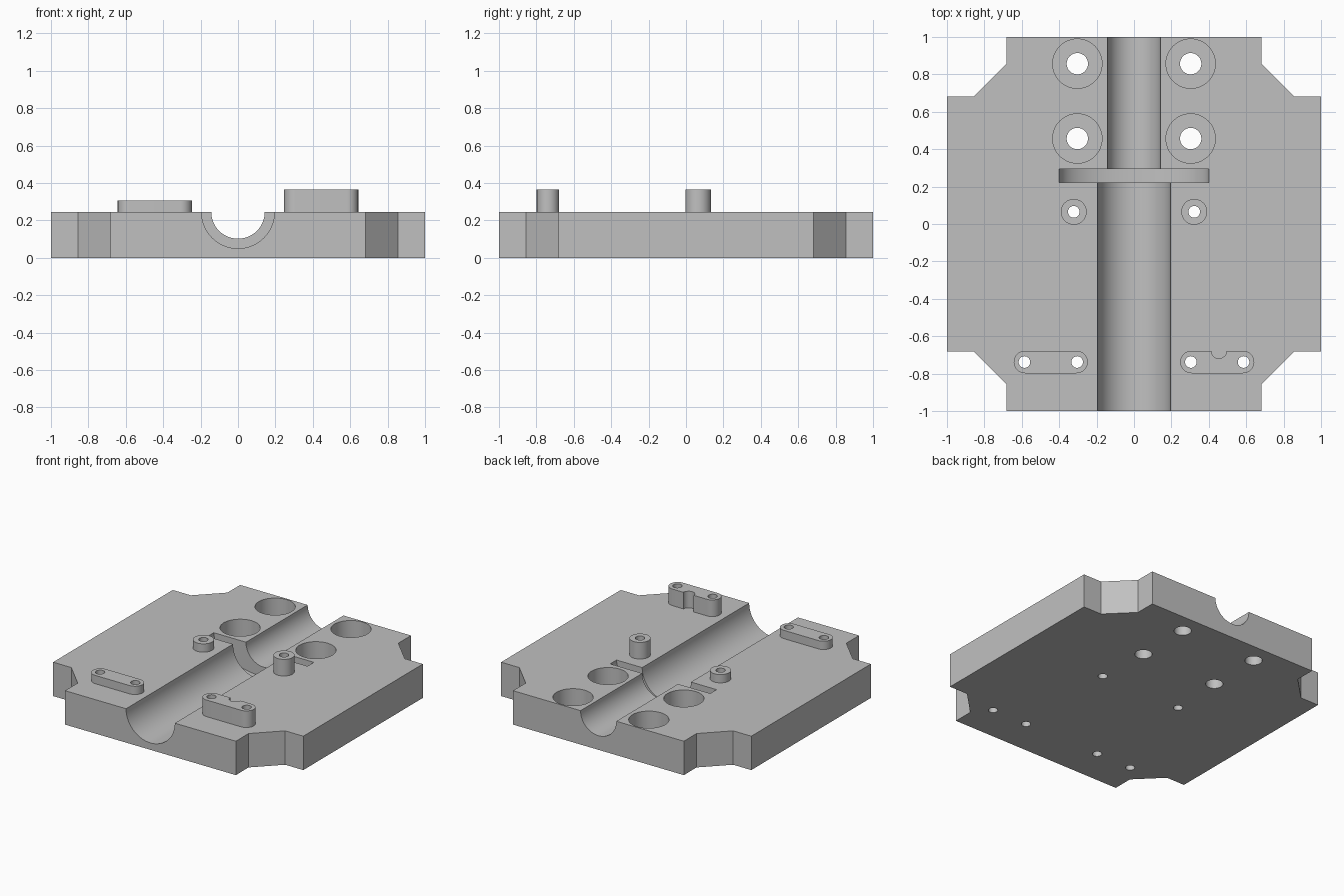
import bpy, bmesh, math
from mathutils import Matrix, Vector

cube = bpy.data.objects.get("Cube")
if cube:
    bpy.data.objects.remove(cube, do_unlink=True)

TOP = 0.245          # top of the plate
LOW, HIGH = 0.305, 0.365   # tops of the short and tall bosses
BAR_Y, BOSS_Y = -0.738, 0.065

metal = bpy.data.materials.new("plain_grey")
metal.use_nodes = True
GREY = (0.53, 0.53, 0.53, 1)
metal.diffuse_color = GREY
metal.node_tree.nodes["Principled BSDF"].inputs["Base Color"].default_value = GREY


def prism(name, points, z0, z1):
    """Extrude a flat outline from z0 to z1."""
    bm = bmesh.new()
    face = bm.faces.new([bm.verts.new((x, y, z0)) for x, y in points])
    ext = bmesh.ops.extrude_face_region(bm, geom=[face])
    verts = [v for v in ext["geom"] if isinstance(v, bmesh.types.BMVert)]
    bmesh.ops.translate(bm, vec=(0, 0, z1 - z0), verts=verts)
    bmesh.ops.recalc_face_normals(bm, faces=bm.faces)
    mesh = bpy.data.meshes.new(name)
    bm.to_mesh(mesh)
    bm.free()
    mesh.materials.append(metal)
    obj = bpy.data.objects.new(name, mesh)
    bpy.context.collection.objects.link(obj)
    return obj


def arc(cx, cy, rx, ry, start=0.0, sweep=math.tau, n=48):
    count = n if sweep >= math.tau else n + 1
    return [(cx + rx * math.cos(start + sweep * i / n),
             cy + ry * math.sin(start + sweep * i / n)) for i in range(count)]


def round_hole(x, y, r, z0=-0.1, z1=0.6):
    return prism("hole_cutter", arc(x, y, r, r), z0, z1)


def trough(rx, depth, y0, y1):
    """Elliptic cutter lying along y, centred on the plate top."""
    obj = prism("trough_cutter", arc(0, 0, rx, depth, n=96), -y1, -y0)
    obj.data.transform(Matrix.Translation((0, 0, TOP)) @ Matrix.Rotation(math.pi / 2, 4, "X"))
    return obj


def cut(obj, cutters):
    """Subtract the cutters, then discard them."""
    bpy.context.view_layer.objects.active = obj
    for c in cutters:
        c.hide_render = True
        mod = obj.modifiers.new("cut", "BOOLEAN")
        mod.operation = "DIFFERENCE"
        mod.solver = "EXACT"
        mod.object = c
        bpy.ops.object.modifier_apply(modifier=mod.name)
        bpy.data.objects.remove(c, do_unlink=True)


def finish(obj):
    bpy.ops.object.select_all(action="DESELECT")
    obj.select_set(True)
    bpy.context.view_layer.objects.active = obj
    bpy.ops.object.shade_smooth_by_angle(angle=math.radians(30))


# Plate outline with four notched corners
corner = [(1, 0.683), (0.855, 0.683), (0.683, 0.855), (0.683, 1)]
outline = []
for sx, sy in ((1, 1), (-1, 1), (-1, -1), (1, -1)):
    pts = [(sx * x, sy * y) for x, y in corner]
    outline += pts if sx * sy > 0 else pts[::-1]
plate = prism("base_plate", outline, 0, TOP)

# Channels, flange slot, counterbored holes and small through holes
cutters = [trough(0.195, 0.195, -1.1, 0.26),
           trough(0.143, 0.143, 0.25, 1.1),
           trough(0.4, 0.215, 0.222, 0.295)]
for side in (-1, 1):
    for y in (0.457, 0.857):
        cutters.append(round_hole(side * 0.303, y, 0.132, TOP - 0.122))
        cutters.append(round_hole(side * 0.303, y, 0.057))
    cutters.append(round_hole(side * 0.322, BOSS_Y, 0.031))
    for x in (0.304, 0.586):
        cutters.append(round_hole(side * x, BAR_Y, 0.031))
cut(plate, cutters)
finish(plate)

# Round bosses and rounded bars, taller on the left side
for side, name, top in ((-1, "right", LOW), (1, "left", HIGH)):
    boss = prism(name + "_round_boss", arc(side * 0.322, BOSS_Y, 0.069, 0.069), TOP, top)
    cut(boss, [round_hole(side * 0.322, BOSS_Y, 0.031)])
    finish(boss)

    r = 0.06
    ends = (arc(side * 0.445 + 0.138, BAR_Y, r, r, -math.pi / 2, math.pi, 24)
            + arc(side * 0.445 - 0.138, BAR_Y, r, r, math.pi / 2, math.pi, 24))
    bar = prism(name + "_rounded_bar", ends, TOP, top)
    holes = [round_hole(side * x, BAR_Y, 0.031) for x in (0.304, 0.586)]
    if side > 0:   # half-round notch in the back of the tall bar
        holes.append(round_hole(0.454, BAR_Y + r, 0.041))
    cut(bar, holes)
    finish(bar)
